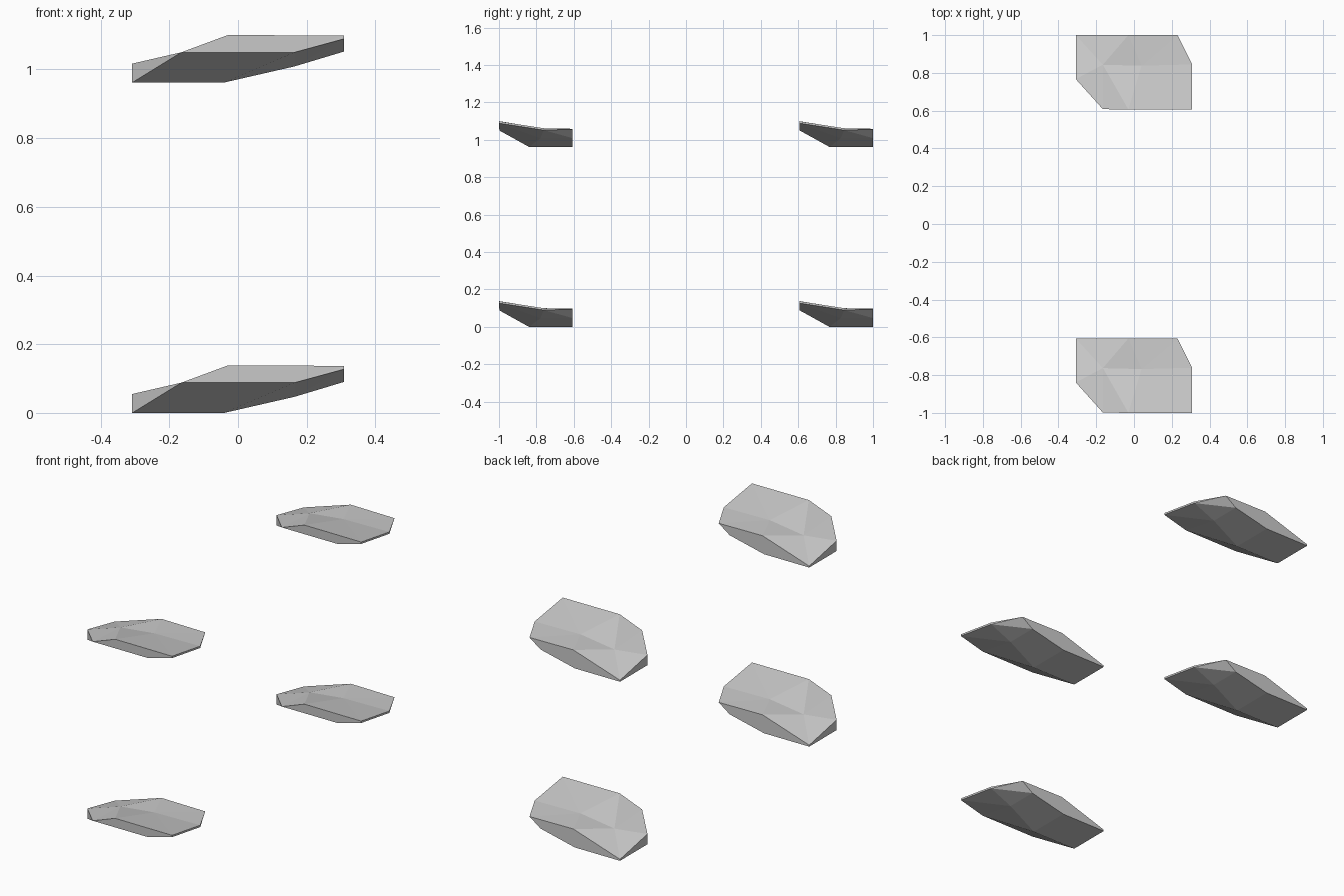
import bpy, bmesh

if "Cube" in bpy.data.objects:
    bpy.data.objects.remove(bpy.data.objects["Cube"])

# Faceted slab corners, local to the slab's centre in y
P = {
    # front rim
    'a': (-.165, -.195, .088), 'b': (-.03, -.197, .138), 'c': (.308, -.197, .137),
    'd': (.308, -.197, .127), 'e': (.165, -.195, .088),
    # right corner
    'f': (.308, .042, .100), 'g': (.308, .042, .090),
    # back rim
    'h': (.23, .197, .094), 'i': (-.03, .197, .097), 'j': (-.308, .197, .008),
    'k': (-.308, .197, 0), 'l': (-.04, .197, 0), 'm': (.165, .197, .047),
    # left corner
    'n': (-.308, -.036, .055), 'o': (-.308, -.036, 0),
    # dished top and keel below
    't': (-.165, .04, .075), 'u': (.04, .035, .100),
    'v': (-.04, -.036, 0), 'w': (.165, .025, .047),
}
RIM = "aedcb dgfc gmh fgh hmi mli lkji jkon noa"
TOP = "nat abt but bcu cfu fhu hiu itu ijt jnt"
BOTTOM = "ova ave evw ewd dwg gwm mwvl lvok"


def slab_mesh():
    bm = bmesh.new()
    verts = {name: bm.verts.new(co) for name, co in P.items()}
    for face in (RIM + " " + TOP + " " + BOTTOM).split():
        bm.faces.new([verts[c] for c in face])
    bmesh.ops.recalc_face_normals(bm, faces=bm.faces)
    bmesh.ops.triangulate(bm, faces=bm.faces)
    me = bpy.data.meshes.new("rock_slab")
    bm.to_mesh(me)
    bm.free()
    return me


# Four identical slabs: front/back, lower/upper
mesh = slab_mesh()
for level, z in (("lower", 0), ("upper", .962)):
    for side, y in (("front", -.803), ("back", .803)):
        ob = bpy.data.objects.new(f"{level}_{side}_slab", mesh)
        ob.location = (0, y, z)
        bpy.context.collection.objects.link(ob)
